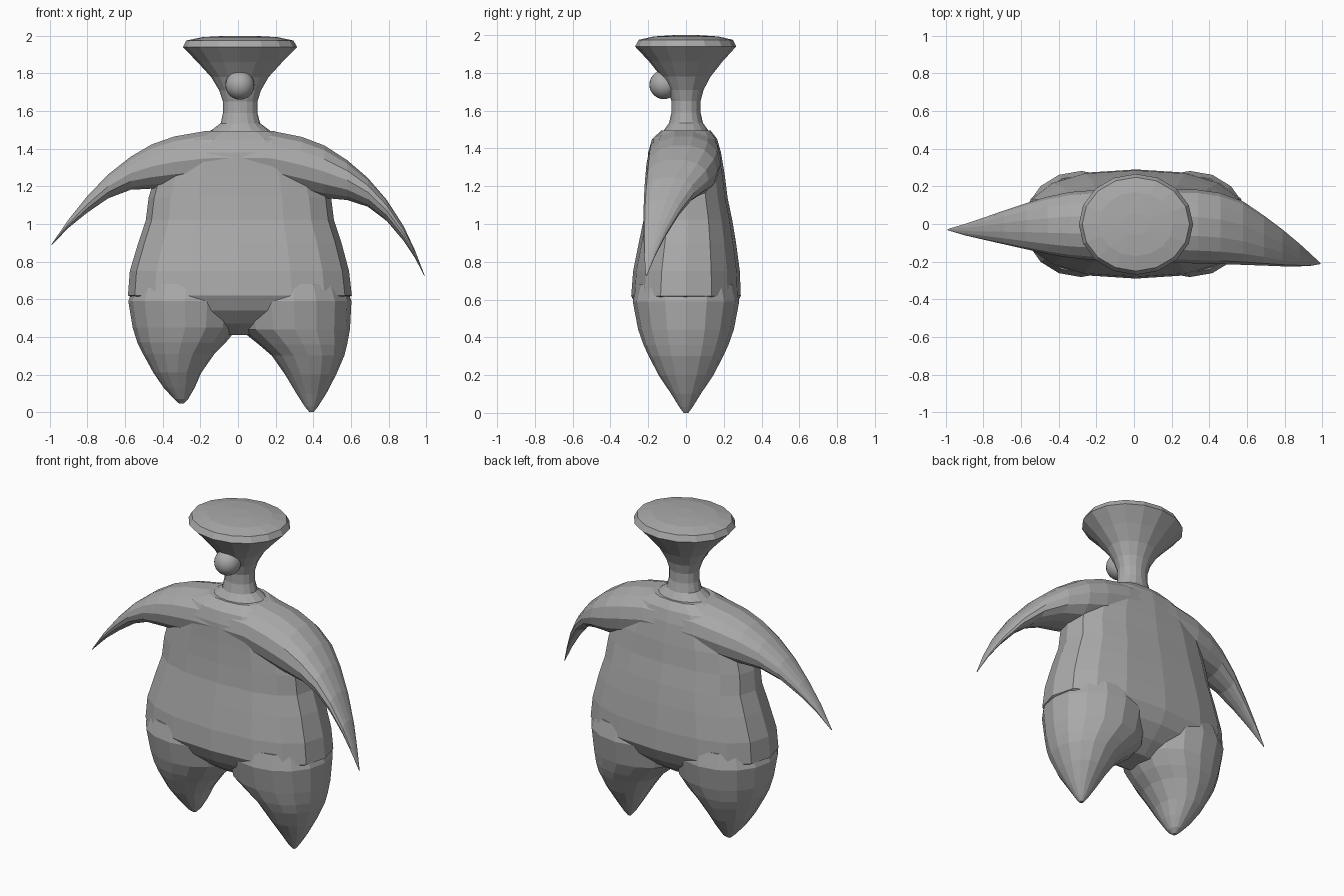
import bpy, bmesh, math
from mathutils import Vector

grey = bpy.data.materials.new("plain grey")
grey.diffuse_color = (0.40, 0.40, 0.40, 1)


def ring_point(k, n, power):
    """Point k of n on a unit superellipse."""
    a = 2 * math.pi * k / n
    c, s = math.cos(a), math.sin(a)
    return (math.copysign(abs(c) ** (2 / power), c),
            math.copysign(abs(s) ** (2 / power), s))


def loft(name, rings):
    """Skin a list of equal-length rings and cap both ends."""
    bm = bmesh.new()
    rows = [[bm.verts.new(p) for p in ring] for ring in rings]
    n = len(rows[0])
    for a, b in zip(rows, rows[1:]):
        for i in range(n):
            j = (i + 1) % n
            bm.faces.new((a[i], a[j], b[j], b[i]))
    bm.faces.new(rows[0][::-1])
    bm.faces.new(rows[-1])
    bmesh.ops.recalc_face_normals(bm, faces=bm.faces)
    me = bpy.data.meshes.new(name)
    bm.to_mesh(me)
    bm.free()
    me.materials.append(grey)
    ob = bpy.data.objects.new(name, me)
    bpy.context.collection.objects.link(ob)
    return ob


def upright(name, table, n=16, power=2.3):
    """Horizontal rings: z, left x, right x, front y, back y."""
    rings = []
    for z, x0, x1, y0, y1 in table:
        pts = [ring_point(k, n, power) for k in range(n)]
        rings.append([Vector(((x0 + x1) / 2 + (x1 - x0) / 2 * c,
                              (y0 + y1) / 2 + (y1 - y0) / 2 * s, z)) for c, s in pts])
    return loft(name, rings)


def sideways(name, table, n=14, power=2.2):
    """Rings across x: x, bottom z, top z, front y, back y."""
    rings = []
    for x, z0, z1, y0, y1 in table:
        pts = [ring_point(k, n, power) for k in range(n)]
        # lean each ring so it stands roughly across the drooping arm
        rings.append([Vector((x, (y0 + y1) / 2 + (y1 - y0) / 2 * c,
                              (z0 + z1) / 2 + (z1 - z0) / 2 * s)) for c, s in pts])
    return loft(name, rings)


# torso
body = upright("body", [
    (0.41, -0.12, 0.12, -0.09, 0.09),
    (0.47, -0.24, 0.26, -0.18, 0.18),
    (0.54, -0.42, 0.44, -0.25, 0.25),
    (0.62, -0.585, 0.605, -0.29, 0.29),
    (0.75, -0.575, 0.59, -0.28, 0.285),
    (0.90, -0.53, 0.55, -0.25, 0.265),
    (1.02, -0.49, 0.51, -0.225, 0.245),
    (1.14, -0.475, 0.495, -0.213, 0.22),
    (1.26, -0.44, 0.46, -0.205, 0.205),
    (1.38, -0.37, 0.38, -0.20, 0.185),
    (1.45, -0.29, 0.30, -0.18, 0.165),
    (1.495, -0.17, 0.19, -0.13, 0.13)], power=2.5)

# legs, tapering to a point
left_leg = upright("left_leg", [
    (0.045, -0.312, -0.29, -0.012, 0.012),
    (0.07, -0.34, -0.265, -0.045, 0.045),
    (0.13, -0.395, -0.23, -0.09, 0.09),
    (0.21, -0.45, -0.195, -0.147, 0.147),
    (0.31, -0.505, -0.125, -0.20, 0.20),
    (0.37, -0.535, -0.065, -0.228, 0.228),
    (0.45, -0.56, 0.0, -0.255, 0.255),
    (0.59, -0.583, 0.02, -0.282, 0.282),
    (0.68, -0.55, 0.0, -0.26, 0.26)], power=2.05)
right_leg = upright("right_leg", [
    (0.0, 0.38, 0.402, -0.012, 0.012),
    (0.03, 0.355, 0.425, -0.035, 0.035),
    (0.10, 0.31, 0.47, -0.078, 0.078),
    (0.20, 0.25, 0.522, -0.145, 0.145),
    (0.30, 0.18, 0.565, -0.197, 0.197),
    (0.36, 0.11, 0.58, -0.225, 0.225),
    (0.44, 0.01, 0.595, -0.253, 0.253),
    (0.59, -0.01, 0.603, -0.282, 0.282),
    (0.68, 0.02, 0.57, -0.26, 0.26)], power=2.05)

# shoulders and both arms in one arch
arms = sideways("arms", [
    (-0.99, 0.888, 0.894, -0.033, -0.027),
    (-0.90, 0.98, 1.025, -0.06, 0.00),
    (-0.80, 1.06, 1.15, -0.083, 0.033),
    (-0.69, 1.135, 1.265, -0.108, 0.072),
    (-0.57, 1.18, 1.36, -0.135, 0.112),
    (-0.46, 1.185, 1.425, -0.16, 0.145),
    (-0.34, 1.19, 1.468, -0.18, 0.17),
    (-0.17, 1.20, 1.498, -0.195, 0.183),
    (0.0, 1.20, 1.505, -0.20, 0.185),
    (0.18, 1.20, 1.498, -0.203, 0.185),
    (0.34, 1.16, 1.466, -0.21, 0.182),
    (0.46, 1.135, 1.42, -0.213, 0.165),
    (0.58, 1.125, 1.342, -0.217, 0.12),
    (0.69, 1.09, 1.247, -0.221, 0.045),
    (0.79, 1.015, 1.13, -0.225, -0.03),
    (0.88, 0.91, 0.99, -0.225, -0.105),
    (0.94, 0.82, 0.862, -0.222, -0.16),
    (0.99, 0.724, 0.732, -0.213, -0.207)])

# neck flaring into a broad flat-topped head
head = upright("neck_and_head", [
    (1.46, -0.20, 0.22, -0.14, 0.14),
    (1.50, -0.14, 0.165, -0.115, 0.115),
    (1.535, -0.092, 0.118, -0.09, 0.09),
    (1.59, -0.08, 0.103, -0.077, 0.077),
    (1.65, -0.08, 0.103, -0.077, 0.077),
    (1.71, -0.10, 0.122, -0.095, 0.093),
    (1.78, -0.142, 0.162, -0.132, 0.13),
    (1.86, -0.215, 0.235, -0.195, 0.193),
    (1.94, -0.293, 0.314, -0.27, 0.266),
    (1.975, -0.275, 0.295, -0.25, 0.248),
    (1.993, -0.19, 0.21, -0.17, 0.17),
    (2.0, -0.06, 0.08, -0.06, 0.06)], power=2.0)

# merge everything into one skin
for part in (left_leg, right_leg, arms, head):
    mod = body.modifiers.new("join_" + part.name, 'BOOLEAN')
    mod.operation = 'UNION'
    mod.solver = 'EXACT'
    mod.object = part
bpy.context.view_layer.update()
graph = bpy.context.evaluated_depsgraph_get()
merged = bpy.data.meshes.new_from_object(body.evaluated_get(graph))
body.modifiers.clear()
body.data = merged
for part in (left_leg, right_leg, arms, head):
    bpy.data.objects.remove(part)

# round nose
bpy.ops.mesh.primitive_uv_sphere_add(segments=24, ring_count=14, radius=0.077,
                                     location=(0.01, -0.117, 1.738))
nose = bpy.context.object
nose.name = "nose"
nose.data.materials.append(grey)
bpy.ops.object.shade_smooth_by_angle()
